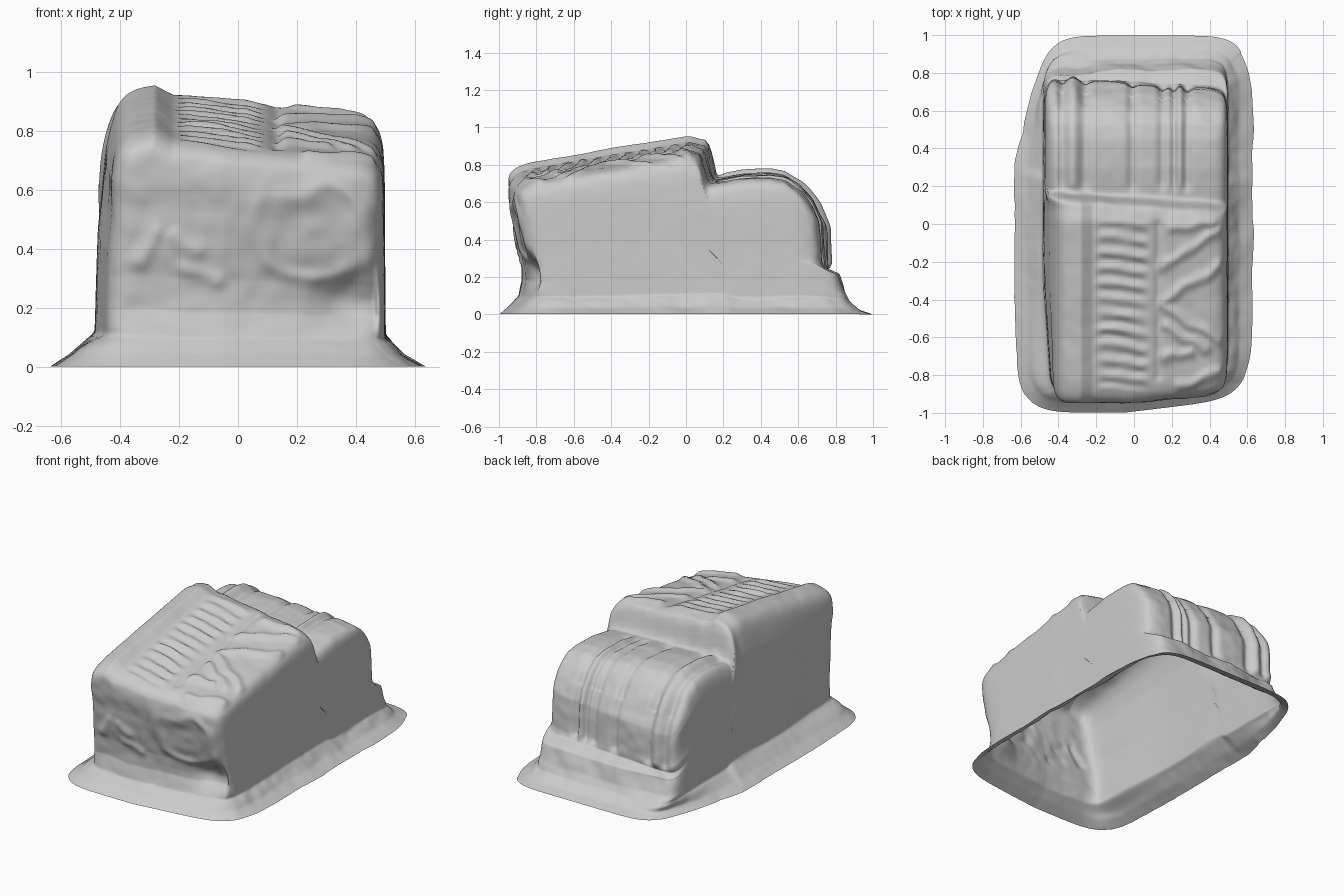
import bpy, bmesh, math
from mathutils import Vector, noise

if "Cube" in bpy.data.objects:
    bpy.data.objects.remove(bpy.data.objects["Cube"])


def curve(pts, t):
    """Piecewise linear profile lookup."""
    if t <= pts[0][0]:
        return pts[0][1]
    for (a, p), (b, q) in zip(pts, pts[1:]):
        if t <= b:
            return p + (q - p) * (t - a) / (b - a)
    return pts[-1][1]


def step(a, b, t):
    t = min(1, max(0, (t - a) / (b - a)))
    return t * t * (3 - 2 * t)


def bump(d, w):
    return math.exp(-(d / w) ** 2)


def stroke(x, y, seg, w):
    """Soft ridge along a line segment."""
    ax, ay, bx, by = seg
    dx, dy = bx - ax, by - ay
    t = min(1, max(0, ((x - ax) * dx + (y - ay) * dy) / (dx * dx + dy * dy)))
    return bump(math.hypot(x - ax - t * dx, y - ay - t * dy), w)


# Wall profiles: height fraction -> position
LEFT = [(0, -.635), (.05, -.565), (.13, -.485), (.5, -.475), (.8, -.447), (1, -.41)]
RIGHT = [(0, .63), (.05, .56), (.13, .50), (.5, .497), (1, .497)]
FRONT = [(0, -1.0), (.06, -.945), (.13, -.895), (.25, -.875), (.4, -.885), (.7, -.93), (.93, -.968), (1, -.97)]
BACK = [(0, 1.0), (.04, .93), (.12, .875), (.2, .85), (.37, .815), (.43, .75), (.55, .745), (.85, .74), (1, .72)]
# Roof profiles: across the raised front block, along the lower back
ACROSS = [(-.5, .90), (-.4, .945), (-.33, .955), (-.28, .965), (-.22, .93), (0, .905), (.15, .888), (.4, .858), (.5, .84)]
ALONG = [(.1, .71), (.16, .72), (.3, .745), (.45, .75), (.53, .735), (.61, .685), (.68, .615), (.74, .53)]
BRANCHES = [(.15, -.23, .45, -.04), (.15, -.41, .45, -.22), (.15, -.43, .45, -.62),
            (.17, -.54, .38, -.66), (.24, -.86, .45, -.78), (.2, -.02, .42, .01),
            (.16, -.7, .3, -.68)]
FLUTES = [(-.38, .025), (-.26, .03), (-.01, .025), (.15, .025), (.21, .018), (.28, .025)]


def roof(x, y):
    front = curve(ACROSS, x) + .17 * (y - .05)
    front -= .035 * step(.0, .12, y)
    back = curve(ALONG, y) - .05 * x
    edge = .125 - .07 * x
    k = step(edge - .035, edge + .025, y)
    return front * (1 - k) + back * k


def roof_relief(x, y):
    z = 0
    if -.92 < y < .07:
        # Row of short worn ribs
        mask = step(-.22, -.15, x) * (1 - step(.02, .1, x)) * step(-.9, -.84, y) * (1 - step(-.02, .05, y))
        mask *= .8 + .7 * noise.noise(Vector((x * 8, y * 8, 3)))
        z += .013 * mask * math.cos((y + .02 * math.sin(x * 9)) * 2 * math.pi / .082)
        # Branching ridges and the dividing groove
        wob = .025 * noise.noise(Vector((x * 9, y * 9, 7)))
        z += .019 * max(stroke(x, y + wob, s, .026) for s in BRANCHES)
        z -= .012 * stroke(x, y, (.13, -.8, .13, 0), .022)
    return z


def front_relief(x, z):
    wob = .05 * noise.noise(Vector((x * 7, z * 7, 1)))
    r = math.hypot((x - .25) / 1.15, z - .46) + wob
    d = .013 * bump(r - .15, .04) + .008 * bump(r, .06)
    for seg in [(-.33, .36, -.28, .45), (-.2, .44, -.14, .39), (-.17, .33, -.08, .29)]:
        d += .012 * stroke(x + wob * .5, z, seg, .03)
    return d - .06 * bump(x - .38, .13) * bump(z - .22, .09)


def shape(co):
    u, v, h = co.x, co.y, (co.z + 1) / 2
    # Round the box edges, more so at the foot
    n = 7 + 9 * step(0, .2, h)
    m = max(abs(u), abs(v), h)
    s = m / (abs(u) ** n + abs(v) ** n + h ** 16) ** (1 / n)
    front_face, back_face, top_face = v < -.999, v > .999, h > .999
    rim = 1 - step(.93, 1, abs(u))
    u, v = u * s, v * s
    h *= 1 - (1 - s) * step(.3, .8, h)
    a, b = (u + 1) / 2, (v + 1) / 2

    def plan(t):
        y = curve(FRONT, t) * (1 - b) + curve(BACK, t) * b
        left = curve(LEFT, t) - .04 * step(.05, .2, y) * step(.5, 1, t)
        left += .03 * step(-.2, -.8, y) * step(.08, .15, t) * step(1, .6, t)
        x = left * (1 - a) + curve(RIGHT, t) * a
        # Uneven ends: right front and right back are set in a little
        y += (1 - b) ** 2 * .12 * max(0, x + .05) - b ** 2 * .07 * x * step(.35, .5, t)
        # Rear ledge fades out toward the left
        y -= .03 * b ** 4 * step(-.1, -.35, x) * step(.08, .2, t) * step(.45, .35, t)
        # Foot narrows toward the back left
        x += .13 * (1 - a) * step(.2, 1, y) * step(.15, 0, t)
        return x, y

    x, y = plan(h)
    xt, yt = plan(1)
    z = h * roof(xt, yt)
    if top_face:
        z += rim * roof_relief(x, y)
    # Lengthwise folds over the back
    f = sum(bump(x - c, w) for c, w in FLUTES) - .8 * bump(x + .32, .03) - .6 * bump(x - .245, .02)
    if top_face or back_face:
        k = rim * step(.15, .22, y) * step(.42, .52, h)
        z -= .018 * f * k * (1 if top_face else .3)
        y -= .022 * f * k * step(.55, .72, y)
    if front_face:
        y -= rim * front_relief(x, z)
    # Worn surface
    q = noise.noise(Vector((x, y, z)) * 5) * .012 + noise.noise(Vector((x, y, z)) * 14) * .006
    flat = .15 if h > .12 else 1
    x += q * flat * (1 if abs(u) > .9 else .2)
    y += q * (0 if abs(u) > .99 else .7) * step(0, .2, h)
    z += q * .5 * step(0, .1, h)
    return Vector((x, min(1, max(-1, y)), max(0, z)))


# Weathered block: open-bottomed shell
bm = bmesh.new()
bmesh.ops.create_cube(bm, size=2)
bmesh.ops.subdivide_edges(bm, edges=bm.edges[:], cuts=119, use_grid_fill=True)
bm.normal_update()
bmesh.ops.delete(bm, geom=[f for f in bm.faces if f.normal.z < -.9], context='FACES')
for vert in bm.verts:
    vert.co = shape(vert.co.copy())
for face in bm.faces:
    face.smooth = True
mesh = bpy.data.meshes.new("weathered_block")
bm.to_mesh(mesh)
bm.free()
block = bpy.data.objects.new("weathered_block", mesh)
bpy.context.collection.objects.link(block)
smooth = block.modifiers.new("soften", 'SMOOTH')
smooth.factor = .4
smooth.iterations = 3
